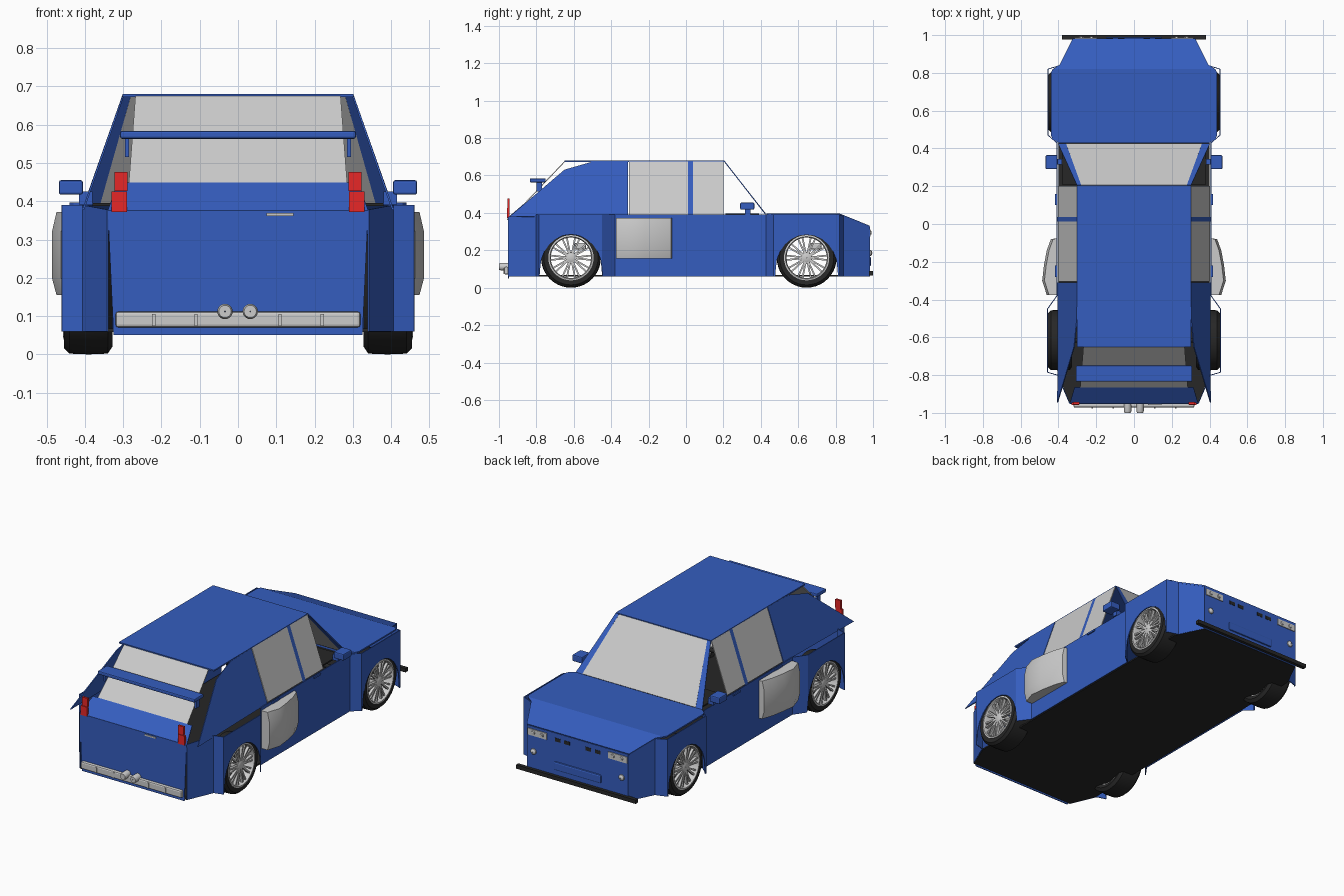
import bpy, math
from mathutils import Vector

if "Cube" in bpy.data.objects:
    bpy.data.objects.remove(bpy.data.objects["Cube"])


def material(name, rgb):
    m = bpy.data.materials.new(name)
    m.diffuse_color = (*rgb, 1)
    m.use_nodes = True
    m.node_tree.nodes["Principled BSDF"].inputs["Base Color"].default_value = m.diffuse_color
    return m


BLUE = material("blue_paint", (0.035, 0.11, 0.52))
BLACK = material("black_rubber", (0.02, 0.02, 0.02))
RED = material("red_lens", (0.8, 0.02, 0.02))
GLASS = material("pale_glass", (0.85, 0.86, 0.87))


def mesh(name, verts, faces, mat=None, thick=0, smooth=False):
    me = bpy.data.meshes.new(name)
    me.from_pydata([Vector(v) for v in verts], [], faces)
    ob = bpy.data.objects.new(name, me)
    bpy.context.collection.objects.link(ob)
    if mat:
        me.materials.append(mat)
    if thick:
        mod = ob.modifiers.new("thickness", "SOLIDIFY")
        mod.thickness, mod.offset = thick, 0
    if smooth:
        bpy.ops.object.select_all(action="DESELECT")
        ob.select_set(True)
        bpy.context.view_layer.objects.active = ob
        bpy.ops.object.shade_smooth_by_angle(angle=math.radians(35))
    return ob


def sheet(name, pts, mat=None, thick=0.005):
    return mesh(name, pts, [range(len(pts))], mat, thick)


def box(name, lo, hi, mat=None, bevel=0):
    v = [(x, y, z) for x in (lo[0], hi[0]) for y in (lo[1], hi[1]) for z in (lo[2], hi[2])]
    f = [(0, 1, 3, 2), (4, 6, 7, 5), (0, 4, 5, 1), (2, 3, 7, 6), (0, 2, 6, 4), (1, 5, 7, 3)]
    ob = mesh(name, v, f, mat)
    if bevel:
        b = ob.modifiers.new("bevel", "BEVEL")
        b.width, b.segments = bevel, 2
    return ob


def sbox(name, s, lo, hi, mat=None, bevel=0):
    """Box on one side: s = +1 or -1 flips x."""
    xs = sorted((s * lo[0], s * hi[0]))
    return box(name, (xs[0], *lo[1:]), (xs[1], *hi[1:]), mat, bevel)


def lathe(name, profile, centre, axis="X", mat=None, n=32, closed=True):
    """Revolve (axial, radius) points about an x or y axis."""
    v = []
    for i in range(n):
        a = 2 * math.pi * i / n
        for h, r in profile:
            p, q = r * math.cos(a), r * math.sin(a)
            v.append(Vector(centre) + Vector((h, p, q) if axis == "X" else (p, h, q)))
    m = len(profile)
    f = [(i * m + j, i * m + (j + 1) % m, (i + 1) % n * m + (j + 1) % m, (i + 1) % n * m + j)
         for i in range(n) for j in range(m if closed else m - 1)]
    return mesh(name, v, f, mat, smooth=True)


def lerp(table, t):
    for (a, u), (b, w) in zip(table, table[1:]):
        if t <= b:
            return u + (w - u) * max(0, t - a) / (b - a)
    return table[-1][1]


# Body plan outline (y, half width) and shoulder height (y, z)
WIDTH = [(-0.95, .34), (-0.80, .405), (-0.785, .458), (-0.45, .458), (-0.38, .408), (0.43, .408),
         (0.47, .455), (0.82, .455), (0.84, .39), (0.98, .32)]
TOP = [(-0.95, .378), (-0.9, .39), (0.82, .39), (0.98, .325)]
WHEELS = (-0.615, 0.645)

# Lower side panels with wheel arches
cols = [(y, 0.06) for y, _ in WIDTH if all(abs(y - c) > 0.168 for c in WHEELS)]
for c in WHEELS:
    cols += [(c - 0.168, 0.06), (c + 0.168, 0.06)]
    for i in range(13):
        a = math.pi * i / 12
        cols.append((c + 0.165 * math.cos(a), 0.10 + 0.185 * math.sin(a)))
cols.sort()
for s in (1, -1):
    v = []
    for y, z in cols:
        x = s * lerp(WIDTH, y)
        v += [(x, y, z), (x, y, lerp(TOP, y))]
    mesh("side_panel", v, [(2 * i, 2 * i + 2, 2 * i + 3, 2 * i + 1) for i in range(len(cols) - 1)],
         BLUE, 0.005)

# Bonnet, floor, nose and tail panels
hood = [(0.43, .40), (0.45, .43), (0.47, .44), (0.80, .44), (0.82, .43), (0.84, .395), (0.98, .325)]
v = [(s * x, y, lerp(TOP, y) + 0.003) for y, x in hood for s in (-1, 1)]
mesh("bonnet", v, [(2 * i, 2 * i + 1, 2 * i + 3, 2 * i + 2) for i in range(len(hood) - 1)], BLUE, 0.008)
floor = [(y, min(x, .40)) for y, x in WIDTH]
sheet("floor", [(x, y, .063) for y, x in floor] + [(-x, y, .063) for y, x in reversed(floor)], BLACK, 0.008)
sheet("nose_panel", [(-.32, .98, .06), (.32, .98, .06), (.32, .98, .327), (-.32, .98, .327)], BLUE)
sheet("tail_panel", [(-.325, -.95, .05), (.325, -.95, .05), (.34, -.95, .376), (-.34, -.95, .376)], BLUE)

# Cabin: roof, screens, tailgate
box("roof", (-.302, -.65, .672), (.302, .205, .68), BLUE)
sheet("windscreen", [(-.36, .425, .395), (.36, .425, .395), (.28, .205, .675), (-.28, .205, .675)], GLASS)
sheet("rear_window", [(-.285, -.865, .447), (.285, -.865, .447), (.268, -.65, .673), (-.268, -.65, .673)], GLASS)
sheet("tailgate", [(-.34, -.95, .374), (.34, -.95, .374), (.315, -.865, .447), (-.315, -.865, .447)], BLUE)
box("scuttle", (-.38, .21, .388), (.38, .39, .396), BLACK)


def cabin(name, s, yz, mat):
    sheet(name, [(s * (.40 - (z - .39) * .35), y, z) for y, z in yz], mat)


for s in (1, -1):
    cabin("rear_quarter", s, [(-.945, .378), (-.65, .63), (-.5, .673), (-.31, .675), (-.31, .385)], BLUE)
    cabin("rear_side_window", s, [(-.305, .39), (.012, .39), (.012, .675), (-.305, .675)], GLASS)
    cabin("door_pillar", s, [(.012, .385), (.038, .385), (.038, .675), (.012, .675)], BLUE)
    cabin("front_side_window", s, [(.038, .39), (.2, .39), (.2, .675), (.038, .675)], GLASS)
    sheet("windscreen_pillar", [(s * .36, .425, .393), (s * .402, .425, .393),
                                (s * .302, .205, .676), (s * .28, .205, .676)], BLUE)
    # Mirrors and door handles
    sbox("mirror", s, (.405, .29, .417), (.468, .365, .455), BLUE, .006)
    sbox("mirror_stalk", s, (.38, .315, .392), (.415, .345, .425), BLUE)
    for y in (.13, -.25):
        sbox("door_handle", s, (.405, y - .03, .375), (.417, y + .03, .385), BLUE)
    # Bulged side pods
    prof = [(.405, -.075), (.44, -.08), (.462, -.14), (.477, -.22), (.486, -.30), (.462, -.375), (.405, -.375)]
    n = len(prof)
    v = [(s * (x if k in (1, 2) else max(.405, x - .012)), y, z)
         for k, z in enumerate((.155, .20, .32, .372)) for x, y in prof]
    f = [(k * n + i, k * n + (i + 1) % n, (k + 1) * n + (i + 1) % n, (k + 1) * n + i)
         for k in range(3) for i in range(n)]
    mesh("side_pod", v, f + [range(n), range(3 * n, 4 * n)], smooth=True)
    # Tail lamps
    sbox("lower_tail_lamp", s, (.29, -.957, .372), (.33, -.945, .426), RED)
    sbox("upper_tail_lamp", s, (.288, -.955, .427), (.322, -.943, .476), RED)
    # Headlamps, grille slots and fog lamps
    sbox("headlamp", s, (.195, .975, .275), (.315, .987, .312))
    for x in (.225, .28):
        lathe("headlamp_lens", [(.985, .012), (.992, .009), (.993, .001)], (s * x, 0, .294), "Y", n=16, closed=False)
    for x in (.05, .11):
        sbox("grille_slot", s, (x, .978, .28), (x + .035, .984, .3), BLACK)
    lathe("fog_lamp", [(.978, .018), (.988, .016), (.994, .009), (.996, .001)], (s * .28, 0, .185), "Y", n=16, closed=False)

# Rear wing, front splitter, intake
box("rear_wing", (-.308, -.835, .563), (.308, -.75, .584), BLUE, .006)
for s in (1, -1):
    sbox("wing_mount", s, (.285, -.80, .515), (.295, -.77, .57), BLUE)
box("front_splitter", (-.38, .978, .066), (.38, 1.0, .088), BLACK)
box("lower_intake", (-.15, .97, .115), (.15, .99, .165), BLUE, .008)

# Rear bumper bar, bands, exhaust tips, tailgate handle
box("rear_bumper_bar", (-.32, -.972, .07), (.32, -.948, .112), None, .008)
for x in (-.22, -.11, .11, .22):
    box("bumper_band", (x - .004, -.976, .074), (x + .004, -.95, .106))
for x in (-.034, .032):
    lathe("exhaust_tip", [(-.94, .019), (-.99, .02), (-1.0, .016), (-1.0, .001)], (x, 0, .112), "Y", n=20, closed=False)
box("tailgate_handle", (.075, -.957, .361), (.145, -.948, .369))

# Wheels
for s in (1, -1):
    for cy in WHEELS:
        c = (0, cy, .16)
        lathe("tyre", [(s * x, r) for x, r in ((.335, .12), (.328, .14), (.34, .158), (.39, .16), (.44, .158),
                                               (.454, .145), (.452, .12))], c, mat=BLACK, n=40)
        lathe("rim", [(s * x, r) for x, r in ((.34, .121), (.455, .121), (.457, .113), (.445, .108), (.34, .112))], c, n=40)
        lathe("hub", [(s * x, r) for x, r in ((.38, .001), (.38, .03), (.445, .028), (.45, .02), (.45, .001))], c, n=20)
        for i in range(20):
            a = math.tau * (i // 2) / 10 + (.11 if i % 2 else -.11)
            ob = box("spoke", (-.008, .02, -.0045), (.008, .112, .0045))
            ob.location = (s * .44, cy, .16)
            ob.rotation_euler = (a, 0, 0)
        sbox("brake_caliper", s, (.38, cy + .02, .205), (.42, cy + .08, .24), None, .008)
    
for cy in WHEELS:
    lathe("axle", [(-.38, .012), (.38, .012)], (0, cy, .16), mat=BLACK, n=12, closed=False)
